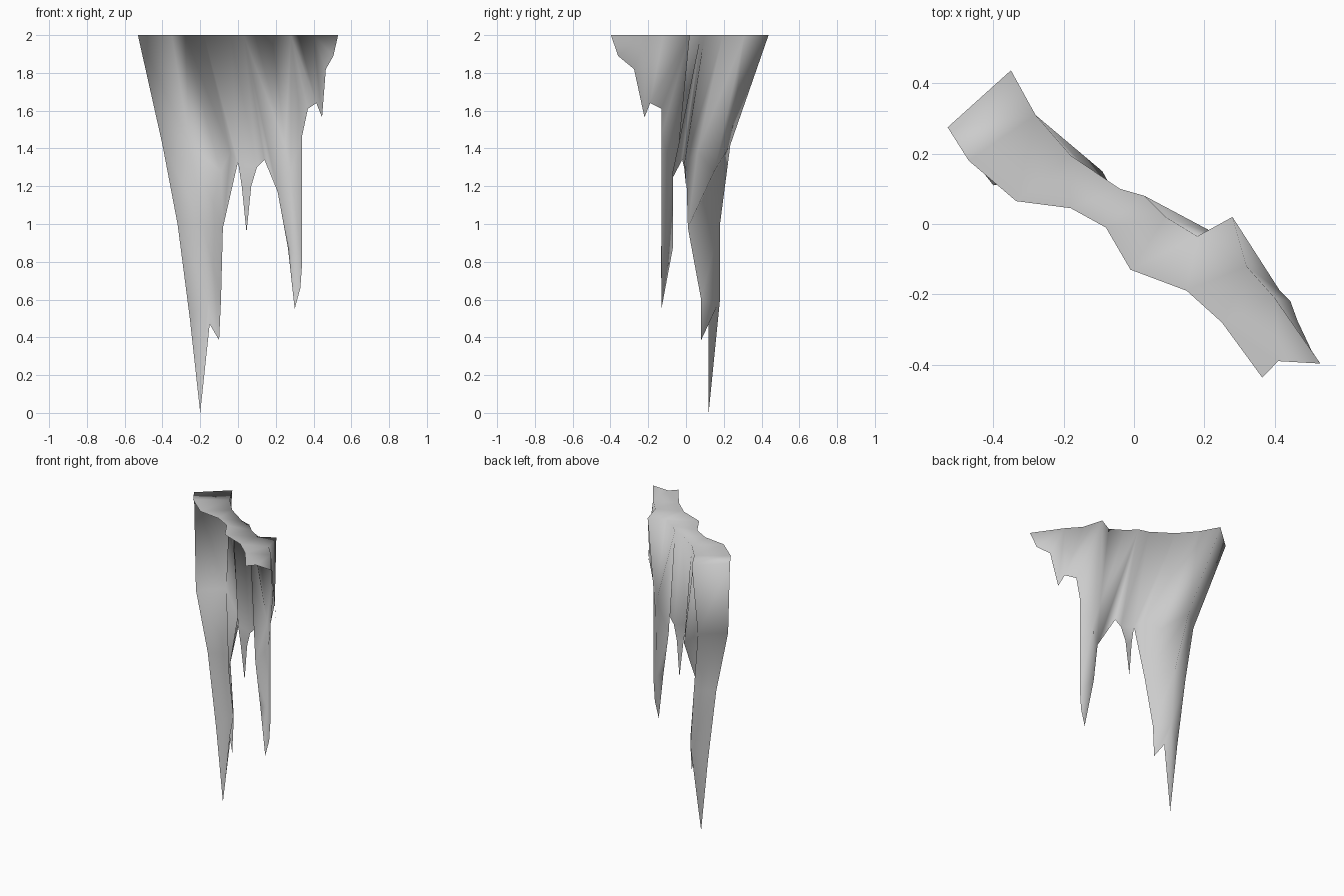
import bpy
import bmesh

if "Cube" in bpy.data.objects:
    bpy.data.objects.remove(bpy.data.objects["Cube"], do_unlink=True)

bm = bmesh.new()


def row(*points):
    """Make one row of vertices, ordered from the -x end to the +x end."""
    return [bm.verts.new(p) for p in points]


def level(z, *points):
    """Make a row of vertices that share one height."""
    return row(*[(x, y, z) for x, y in points])


def stitch(upper, lower):
    """Join two rows of equal length with triangles."""
    for i in range(len(upper) - 1):
        bm.faces.new((upper[i], upper[i + 1], lower[i + 1]))
        bm.faces.new((upper[i], lower[i + 1], lower[i]))


def fan(apex, *path):
    """Join one vertex to every step of a path."""
    for first, second in zip(path, path[1:]):
        bm.faces.new((apex, first, second))


# Rim at the top of the curtain, along its back edge
rim = level(2, (-.53, .275), (-.35, .437), (-.28, .31), (-.18, .195),
            (-.04, .1), (.03, .08), (.09, .02), (.18, -.035),
            (.28, .02), (.32, -.12), (.4, -.21), (.53, -.397))

# Free front edge of the flat top
front_edge = level(2, (-.47, .18), (-.335, .065), (-.18, .045), (-.08, -.01),
                   (-.01, -.13), (.15, -.19), (.25, -.28), (.365, -.437),
                   (.41, -.39))
flat_top = bm.faces.new(front_edge + rim[::-1])

# Folded curtain hanging from the -x half of the rim
folds = row((-.4, .11, 1.42), (-.256, .235, 1.42), (-.09, .15, 1.28),
            (-.04, .06, 1.38), (0, 0, 1.33), (.1, -.01, 1.3))
end_left, spine, bulge, hollow, arch, arch_end = folds
stitch(rim[:2], folds[:2])
fan(spine, rim[1], rim[2], bulge)
stitch(rim[2:6], folds[2:])

# Long icicle with its small side point
long_upper = row((-.32, .126, 1), (-.187, .18, 1), (-.08, .01, .98))
long_lower = row((-.255, .124, .5), (-.16, .18, .6), (-.09, .08, .6))
tip, notch, side_tip = row((-.2, .12, 0), (-.15, .12, .47), (-.1, .08, .385))
stitch([end_left, spine, bulge], long_upper)
fan(long_upper[2], arch, hollow, bulge)
stitch(long_upper, long_lower)
fan(long_lower[1], long_lower[0], tip, notch, side_tip, long_lower[2])

# Small middle icicle
thorn = row((.02, 0, 1.2), (.045, .008, .955), (.07, 0, 1.2))
fan(arch, arch_end, thorn[2], thorn[0])
fan(thorn[1], thorn[0], thorn[2])

# Diagonal ridge that runs down to the second icicle
peak, ridge = row((.14, -.02, 1.34), (.25, -.037, 1.42))
inner, crease, outer = second_top = row((.21, -.11, 1.17), (.28, -.07, 1.27),
                                        (.34, -.13, 1.47))
fan(rim[5], arch_end, peak, inner, ridge)
fan(ridge, *rim[5:9], crease, inner)

# Second icicle
second_low = row((.265, -.132, .87), (.275, -.07, .87), (.34, -.13, .8))
second_tip, second_side = row((.3, -.13, .55), (.33, -.13, .66))
stitch(second_top, second_low)
fan(second_low[1], second_low[0], second_tip, second_side, second_low[2])

# Ragged hem at the +x end
hem = row((.37, -.13, 1.61), (.415, -.19, 1.64), (.445, -.22, 1.565),
          (.465, -.275, 1.82), (.505, -.36, 1.89))
fan(rim[8], crease, outer, *hem[:2])
fan(hem[1], *rim[8:11])
fan(rim[10], *hem[1:], rim[11])

# One smooth surface with consistent outward faces
bmesh.ops.triangulate(bm, faces=[flat_top])
for face in bm.faces:
    face.smooth = True
bmesh.ops.recalc_face_normals(bm, faces=bm.faces[:])
tops = [f for f in bm.faces if all(v.co.z > 1.99 for v in f.verts)]
if tops[0].normal.z < 0:
    bmesh.ops.reverse_faces(bm, faces=bm.faces[:])

mesh = bpy.data.meshes.new("icicle_curtain")
bm.to_mesh(mesh)
bm.free()
curtain = bpy.data.objects.new("icicle_curtain", mesh)
bpy.context.collection.objects.link(curtain)

# Plain grey material
grey = bpy.data.materials.new("pale_grey")
grey.use_nodes = True
colour = (.6, .6, .6, 1)
grey.diffuse_color = colour
grey.node_tree.nodes["Principled BSDF"].inputs["Base Color"].default_value = colour
mesh.materials.append(grey)
